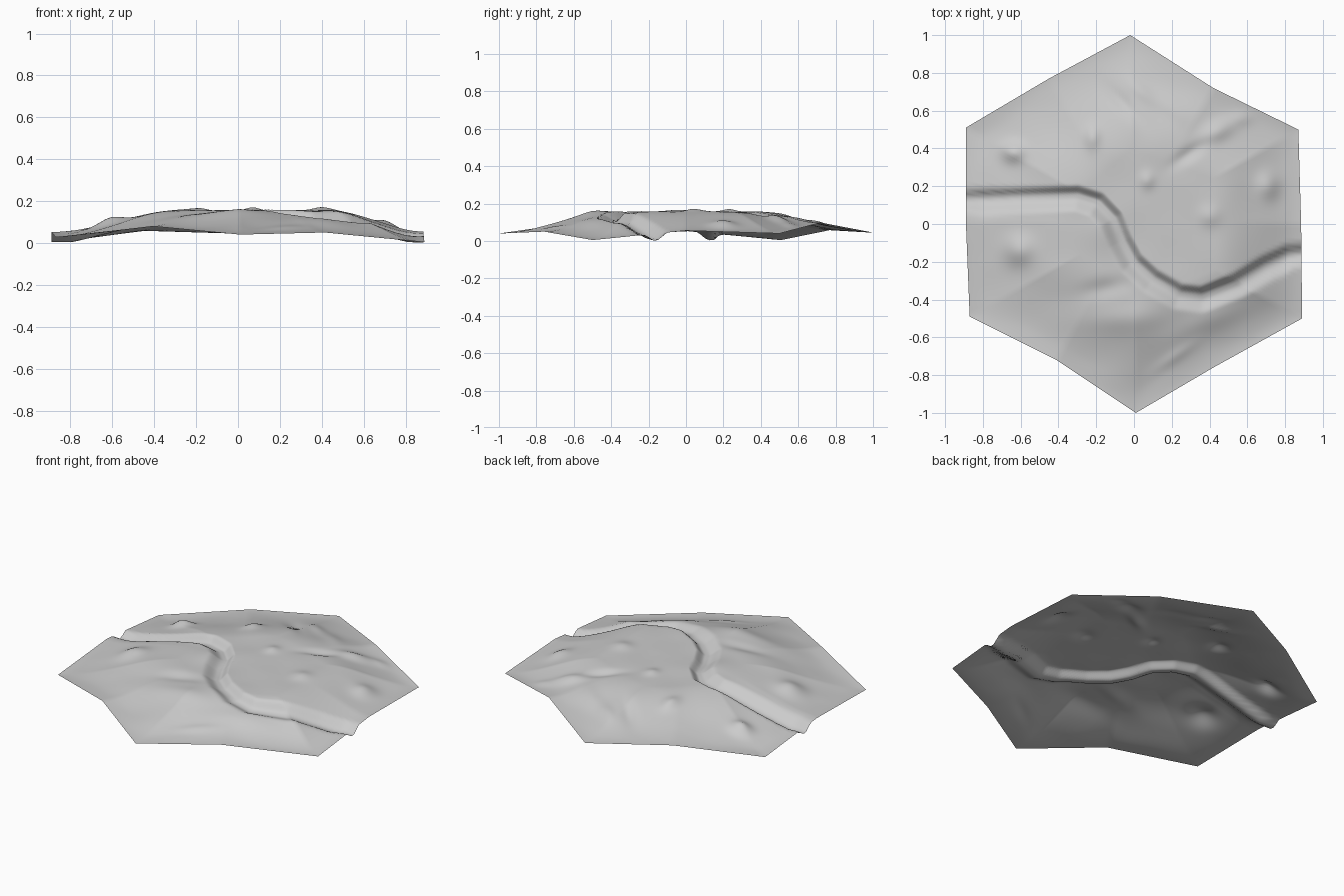
import bpy, bmesh, math
from mathutils import Vector, noise

if "Cube" in bpy.data.objects:
    bpy.data.objects.remove(bpy.data.objects["Cube"])

# Hexagonal rim: corners and edge midpoints (x, y, height)
RIM = [(-0.02, 1.0, .045), (-0.45, .77, .058), (-0.89, .51, .005), (-0.89, .01, .052),
       (-0.87, -.49, .028), (-0.41, -.72, .08), (0.01, -1.0, .04), (0.42, -.76, .05),
       (0.89, -.50, .005), (0.885, 0, .055), (0.87, .50, .04), (0.42, .72, .098)]

# River centre line
RIVER = [(-1, .125), (-.6, .14), (-.3, .15), (-.19, .115), (-.11, .03), (-.06, -.09), (0, -.2),
         (.1, -.29), (.24, -.37), (.36, -.385), (.55, -.31), (.70, -.22), (.82, -.165), (1, -.15)]

# Mounds and hollows: x, y, radius x, radius y, rotation, height
BUMPS = [(-.64, .38, .06, .05, 0, .034), (-.22, .46, .04, .06, 0, .02), (.07, .23, .04, .045, 0, .014),
         (.71, .20, .06, .07, 0, .026), (.40, .04, .055, .055, 0, .014), (-.61, -.14, .075, .075, 0, .03),
         (.44, .49, .09, .05, .5, .024), (.29, .37, .10, .035, .6, -.016), (.58, .57, .07, .04, .5, .01),
         (-.06, .64, .12, .035, -.8, -.014), (.04, .70, .09, .04, -.7, .012), (.20, .62, .12, .05, -.7, .01),
         (-.15, -.34, .13, .05, .2, -.014), (-.05, -.50, .22, .07, .05, .012), (.42, -.50, .22, .06, .35, .008),
         (.22, -.70, .12, .03, .6, .006), (-.18, -.02, .10, .12, 0, .01)]


def smooth(t):
    t = max(0, min(1, t))
    return t * t * (3 - 2 * t)


def river_distance(p):
    """Signed distance to the river, positive on its north side."""
    best, sign = 9, 1
    for a, b in zip(RIVER, RIVER[1:]):
        a, b = Vector(a), Vector(b)
        d = b - a
        k = max(0, min(1, (p - a).dot(d) / d.length_squared))
        r = p - a - d * k
        if r.length < best:
            best, sign = r.length, (1 if d.x * r.y - d.y * r.x > 0 else -1)
    return best * sign


def height(x, y, t, rim):
    # domed plateau, steeper on the east and gentler on the west
    falloff = .60 - .09 * x / max(math.hypot(x, y), .01)
    z = rim + (.156 - rim) * smooth((1 - t) / falloff)
    inner = smooth((1 - t) / .12)
    for bx, by, rx, ry, rot, h in BUMPS:
        c, s = math.cos(rot), math.sin(rot)
        u, v = (x - bx) * c + (y - by) * s, (y - by) * c - (x - bx) * s
        z += inner * h * math.exp(-(u / rx) ** 2 - (v / ry) ** 2)
    z += inner * .005 * noise.noise(Vector((x * 5, y * 5, 3)))
    # steep north bank, gentler south bank, narrower towards the rim
    d = river_distance(Vector((x, y)))
    width = .06 if d > 0 else .065 + .025 * inner
    z -= (.036 + .004 * inner) * (1 - smooth((abs(d) - .008) / (width - .008)))
    return max(0, z)


# Terrain tile as concentric rings shrinking from the rim
STEPS, RINGS = 20, 80
edge = []
for i, a in enumerate(RIM):
    a, b = Vector(a), Vector(RIM[(i + 1) % len(RIM)])
    edge += [a.lerp(b, k / STEPS) for k in range(STEPS)]

bm = bmesh.new()
rings = []
for r in range(RINGS, 0, -1):
    t = r / RINGS
    rings.append([bm.verts.new((e.x * t, e.y * t, height(e.x * t, e.y * t, t, e.z))) for e in edge])
centre = bm.verts.new((0, 0, height(0, 0, 0, .05)))
n = len(edge)
for i in range(n):
    j = (i + 1) % n
    for outer, inner in zip(rings, rings[1:]):
        bm.faces.new((outer[i], outer[j], inner[j], inner[i]))
    bm.faces.new((rings[-1][i], rings[-1][j], centre))
for f in bm.faces:
    f.smooth = True
mesh = bpy.data.meshes.new("terrain_tile")
bm.to_mesh(mesh)
bm.free()
bpy.context.collection.objects.link(bpy.data.objects.new("terrain_tile", mesh))
